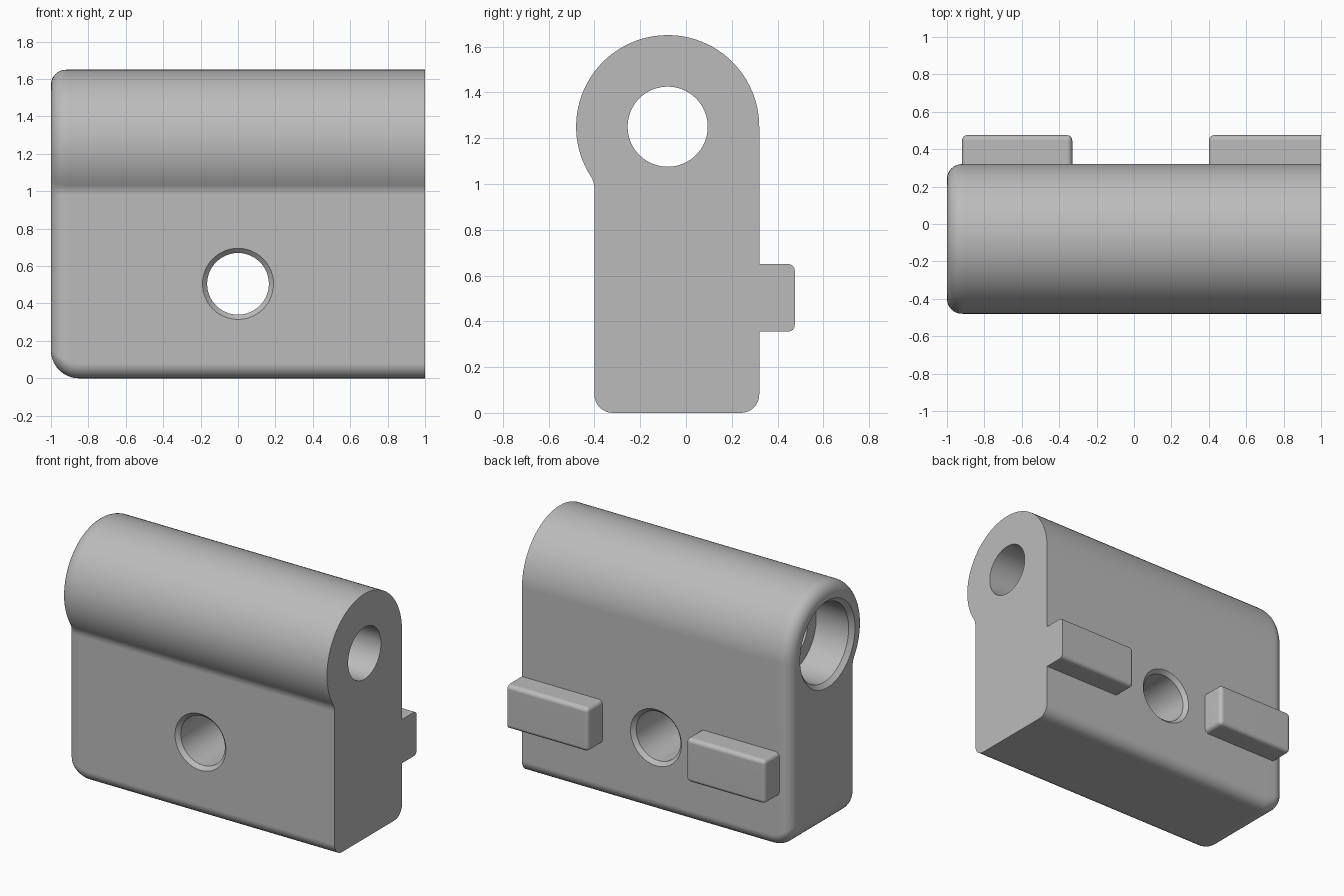
import bpy, bmesh, math
from math import sin, cos, pi, sqrt, atan2

if "Cube" in bpy.data.objects:
    bpy.data.objects.remove(bpy.data.objects["Cube"])

grey = bpy.data.materials.new("plain grey")
grey.use_nodes = True
grey.diffuse_color = (0.5, 0.5, 0.5, 1)
grey.node_tree.nodes["Principled BSDF"].inputs["Base Color"].default_value = (0.5, 0.5, 0.5, 1)


def make_object(name, bm):
    bmesh.ops.recalc_face_normals(bm, faces=bm.faces)
    mesh = bpy.data.meshes.new(name)
    bm.to_mesh(mesh)
    bm.free()
    mesh.materials.append(grey)
    obj = bpy.data.objects.new(name, mesh)
    bpy.context.collection.objects.link(obj)
    return obj


def loft(name, rings):
    """Skin a list of closed rings and cap both ends."""
    bm = bmesh.new()
    rows = [[bm.verts.new(p) for p in ring] for ring in rings]
    for a, b in zip(rows, rows[1:]):
        for i in range(len(a)):
            j = (i + 1) % len(a)
            bm.faces.new((a[i], a[j], b[j], b[i]))
    bm.faces.new(rows[0])
    bm.faces.new(rows[-1])
    return make_object(name, bm)


def arc(cy, cz, r, a0, a1, n):
    return [(cy + r * cos(a0 + (a1 - a0) * k / n), cz + r * sin(a0 + (a1 - a0) * k / n))
            for k in range(n + 1)]


# Body section: round barrel on a flat plate, blended by a concave fillet
BY, BZ, BR = -0.08, 1.25, 0.4
FRONT, BACK = -0.4, 0.32
BLEND, END, CORNER = 0.1, 0.08, 0.15
blend_y = FRONT - BLEND
blend_z = BZ - sqrt((BR + BLEND) ** 2 - (blend_y - BY) ** 2)
meet = atan2(BZ - blend_z, BY - blend_y)


def section(x, inset, bottom):
    f = 0.08 - 0.8 * inset
    y0, y1 = FRONT + inset, BACK - inset
    pts = arc(BY, BZ, BR - inset, 0, pi + meet, 56)
    pts += arc(blend_y, blend_z, BLEND + inset, meet, 0, 8)
    pts += arc(y0 + f, bottom + f, f, pi, 1.5 * pi, 8)
    pts += arc(y1 - f, bottom + f, f, 1.5 * pi, 2 * pi, 8)
    return [(x, y, z) for y, z in pts]


# Rounded right end with a larger lower corner, flat left end
rings = []
for k in range(15):
    t = CORNER * (1 - cos(pi / 2 * k / 14))
    inset = END - sqrt(END ** 2 - max(END - t, 0) ** 2)
    rings.append(section(-1 + t, inset, CORNER - sqrt(CORNER ** 2 - (CORNER - t) ** 2)))
rings.append(section(1, 0, 0))
body = loft("hinge_body", rings)


# Bores: turned cutters with chamfered mouths
def turned(name, profile, place, n=64):
    return loft(name, [[place(s, r * cos(2 * pi * k / n), r * sin(2 * pi * k / n))
                        for k in range(n)] for s, r in profile])


pin_bore = turned("pin_bore_cutter",
                  [(-1.02, 0.313), (-0.972, 0.265), (-0.73, 0.265), (-0.73, 0.175), (1.1, 0.175)],
                  lambda s, u, v: (s, BY + u, BZ + v))
screw_hole = turned("screw_hole_cutter",
                    [(FRONT - 0.02, 0.21), (FRONT + 0.025, 0.165),
                     (BACK - 0.025, 0.165), (BACK + 0.02, 0.21)],
                    lambda s, u, v: (u, s, 0.505 + v))

bpy.context.view_layer.objects.active = body
for cutter in (pin_bore, screw_hole):
    cutter.hide_render = True
    mod = body.modifiers.new("cut", 'BOOLEAN')
    mod.operation, mod.solver, mod.object = 'DIFFERENCE', 'EXACT', cutter
    bpy.ops.object.modifier_apply(modifier=mod.name)
    bpy.data.objects.remove(cutter)


# Locating lugs on the back
def lug(name, x0, x1):
    bm = bmesh.new()
    bmesh.ops.create_cube(bm, size=1)
    for v in bm.verts:
        v.co = (x0 if v.co.x < 0 else x1, 0.3 if v.co.y < 0 else 0.475, 0.355 if v.co.z < 0 else 0.65)
    # keep the hidden root and the flush end square
    edges = [e for e in bm.edges
             if not all(v.co.y < 0.31 for v in e.verts) and not all(v.co.x > 0.99 for v in e.verts)]
    bmesh.ops.bevel(bm, geom=edges, offset=0.028, segments=4, profile=0.5, affect='EDGES')
    return make_object(name, bm)


parts = [body, lug("right_lug", -0.92, -0.33), lug("left_lug", 0.4, 1.0)]

for obj in parts:
    bpy.ops.object.select_all(action='DESELECT')
    obj.select_set(True)
    bpy.context.view_layer.objects.active = obj
    bpy.ops.object.shade_smooth_by_angle(angle=math.radians(30))
    weighted = obj.modifiers.new("even_shading", 'WEIGHTED_NORMAL')
    weighted.keep_sharp = True
